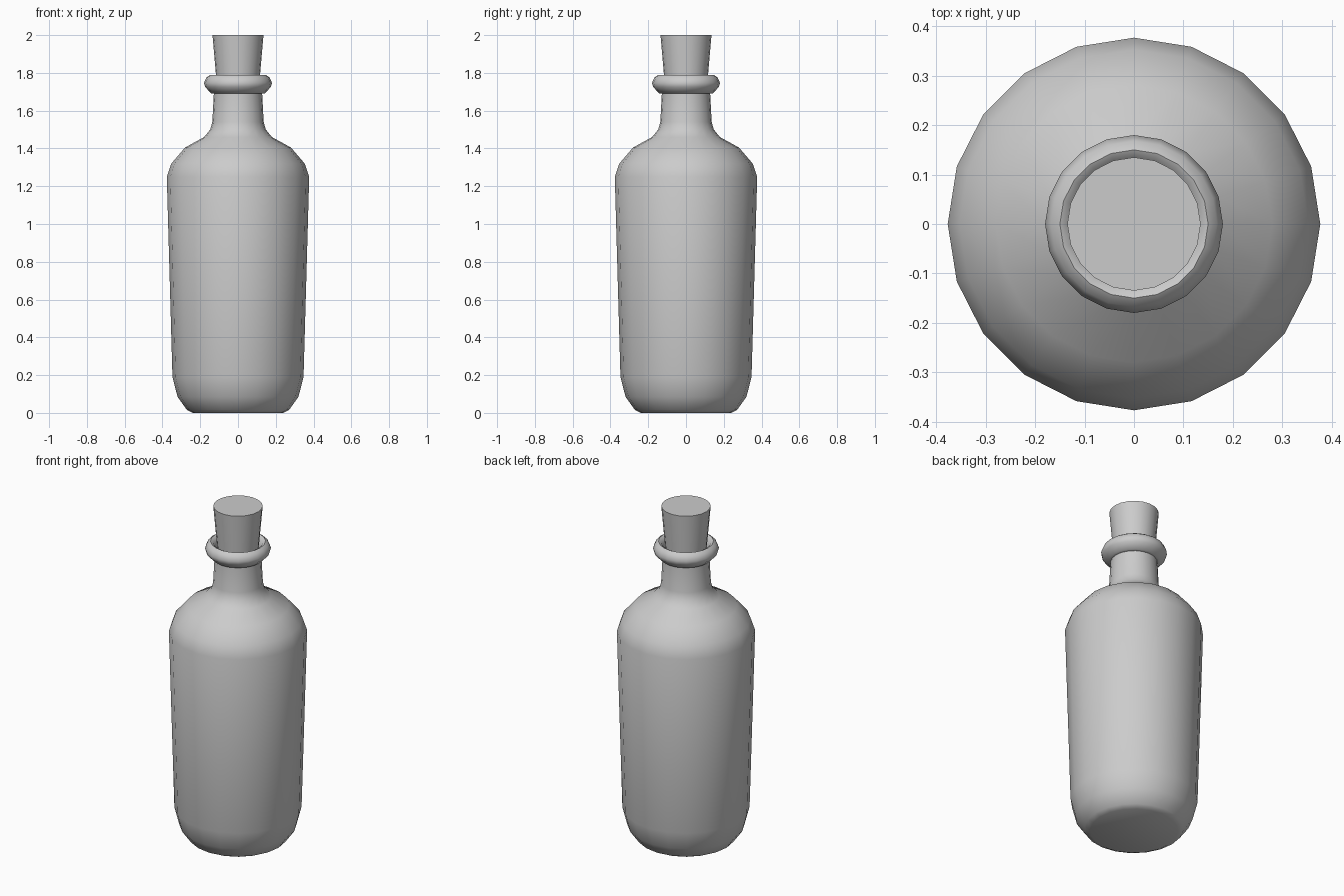
import bpy, bmesh, math

if "Cube" in bpy.data.objects:
    bpy.data.objects.remove(bpy.data.objects["Cube"])

SIDES = 20


def lathe(name, profile, angle=40):
    """Spin a (radius, z) profile around z and cap both open ends."""
    bm = bmesh.new()
    rings = []
    for r, z in profile:
        rings.append([bm.verts.new((r * math.cos(2 * math.pi * i / SIDES),
                                    r * math.sin(2 * math.pi * i / SIDES), z))
                      for i in range(SIDES)])
    for a, b in zip(rings, rings[1:]):
        for i in range(SIDES):
            j = (i + 1) % SIDES
            bm.faces.new((a[i], a[j], b[j], b[i]))
    bm.faces.new(rings[0][::-1])
    bm.faces.new(rings[-1])
    bmesh.ops.recalc_face_normals(bm, faces=bm.faces)
    mesh = bpy.data.meshes.new(name)
    bm.to_mesh(mesh)
    bm.free()
    obj = bpy.data.objects.new(name, mesh)
    bpy.context.collection.objects.link(obj)
    bpy.ops.object.select_all(action='DESELECT')
    obj.select_set(True)
    bpy.context.view_layer.objects.active = obj
    bpy.ops.object.shade_smooth_by_angle(angle=math.radians(angle))
    return obj


# Bottle: base, tapered body, shoulder, neck, rolled lip and mouth
lathe("bottle", [
    (0.24, 0.0), (0.27, 0.015), (0.32, 0.085), (0.347, 0.19),
    (0.377, 1.25), (0.353, 1.32), (0.28, 1.405), (0.18, 1.46),
    (0.147, 1.50), (0.136, 1.54), (0.128, 1.69),
    (0.142, 1.692), (0.174, 1.725), (0.18, 1.747), (0.168, 1.775),
    (0.15, 1.788), (0.135, 1.78), (0.122, 1.755), (0.112, 1.70),
])

# Cork stopper, wider at the top
lathe("cork", [(0.108, 1.69), (0.135, 2.0)], 30)
